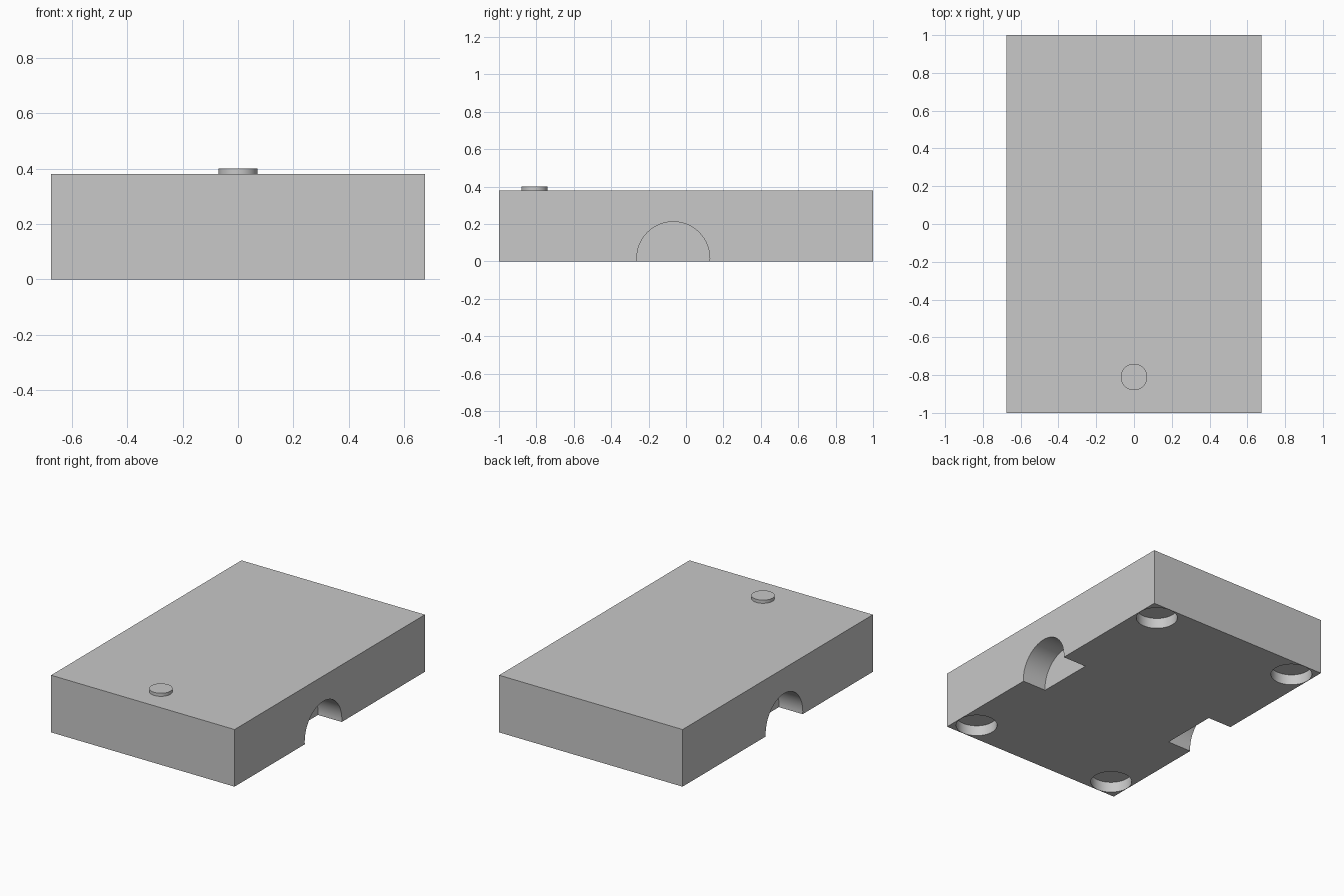
import bpy, bmesh, math
from mathutils import Matrix

if "Cube" in bpy.data.objects:
    bpy.data.objects.remove(bpy.data.objects["Cube"], do_unlink=True)

WIDTH, LENGTH, HEIGHT = 1.35, 2.0, 0.38

grey = bpy.data.materials.new("plain_grey")
grey.use_nodes = True
colour = (0.58, 0.58, 0.58, 1)
grey.diffuse_color = colour
grey.node_tree.nodes["Principled BSDF"].inputs["Base Color"].default_value = colour


def make_object(name, bm):
    mesh = bpy.data.meshes.new(name)
    bm.to_mesh(mesh)
    bm.free()
    mesh.materials.append(grey)
    obj = bpy.data.objects.new(name, mesh)
    bpy.context.collection.objects.link(obj)
    return obj


def add_cylinder(bm, centre, radius, depth, axis="Z"):
    turn = Matrix.Rotation(math.pi / 2, 4, "Y") if axis == "X" else Matrix()
    bmesh.ops.create_cone(bm, cap_ends=True, segments=64, radius1=radius,
                          radius2=radius, depth=depth,
                          matrix=Matrix.Translation(centre) @ turn)


def smooth(obj):
    bpy.ops.object.select_all(action="DESELECT")
    obj.select_set(True)
    bpy.context.view_layer.objects.active = obj
    bpy.ops.object.shade_smooth_by_angle(angle=math.radians(30))


# Main block
bm = bmesh.new()
bmesh.ops.create_cube(bm, size=1, matrix=Matrix.Translation((0, 0, HEIGHT / 2))
                      @ Matrix.Diagonal((WIDTH, LENGTH, HEIGHT, 1)))
body = make_object("body", bm)

# Cutters: an arched grip on each side and a round recess under each corner
bm = bmesh.new()
grip, inset, recess = 0.175, 0.13, 0.07
for side in (-1, 1):
    add_cylinder(bm, (side * WIDTH / 2, -0.068, 0.017), 0.195, 2 * grip, "X")
    for end in (-1, 1):
        add_cylinder(bm, (side * (WIDTH / 2 - inset), end * (LENGTH / 2 - inset), 0),
                     0.127, 2 * recess)
cutter = make_object("recess_cutter", bm)
cutter.hide_render = True

cut = body.modifiers.new("recesses", "BOOLEAN")
cut.operation = "DIFFERENCE"
cut.solver = "EXACT"
cut.object = cutter
bpy.context.view_layer.objects.active = body
bpy.ops.object.modifier_apply(modifier=cut.name)
bpy.data.objects.remove(cutter, do_unlink=True)
smooth(body)

# Low round button on the top near the front
bm = bmesh.new()
add_cylinder(bm, (0, -0.81, HEIGHT + 0.01), 0.07, 0.022)
smooth(make_object("button", bm))
